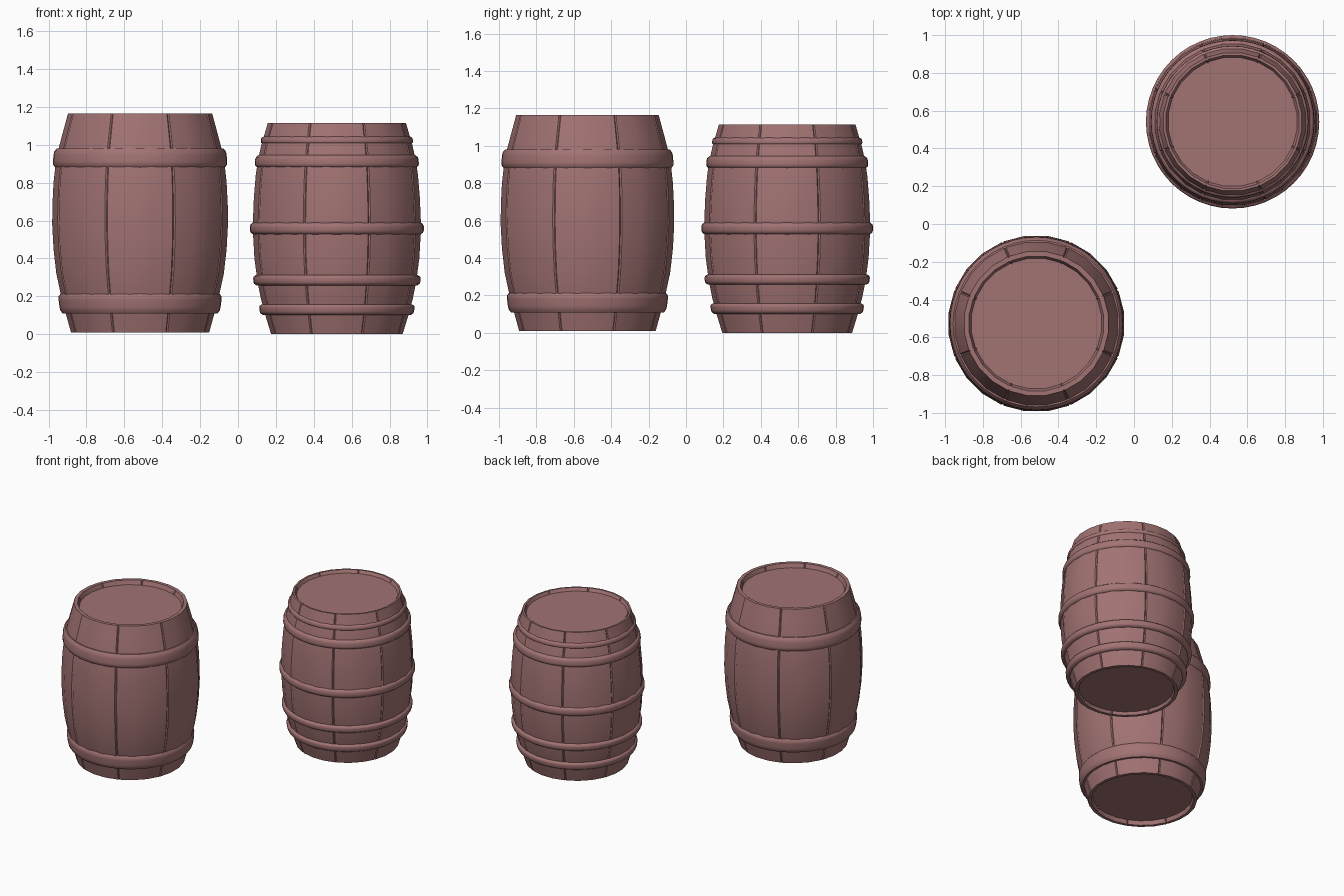
import bpy, bmesh, math

if "Cube" in bpy.data.objects:
    bpy.data.objects.remove(bpy.data.objects["Cube"])

STAVES = 8
wood = bpy.data.materials.new("wood")
wood.diffuse_color = (0.36, 0.17, 0.17, 1)
wood.use_nodes = True
wood.node_tree.nodes["Principled BSDF"].inputs["Base Color"].default_value = wood.diffuse_color


def stave_angles():
    # three flats per stave plus a fine groove at each seam: (angle, inset)
    out = []
    for k in range(STAVES):
        for a, inset in ((-22.5, 0.006), (-21.6, 0), (-7.5, 0), (7.5, 0), (21.6, 0)):
            out.append((math.radians(45 * k + a), inset))
    return out


def hoop_angles(n=48):
    return [(2 * math.pi * i / n, 0) for i in range(n)]


def lathe(name, profile, angles, centre, closed=False, angle=35):
    bm = bmesh.new()
    rings = [[bm.verts.new(((r - d) * math.cos(a), (r - d) * math.sin(a), z))
              for a, d in angles] for r, z in profile]
    n = len(angles)
    pairs = list(zip(rings, rings[1:]))
    if closed:
        pairs.append((rings[-1], rings[0]))
    for lo, hi in pairs:
        for i in range(n):
            j = (i + 1) % n
            bm.faces.new((lo[i], lo[j], hi[j], hi[i]))
    if not closed:
        bm.faces.new(rings[0][::-1])
        bm.faces.new(rings[-1])
    bmesh.ops.recalc_face_normals(bm, faces=bm.faces)
    mesh = bpy.data.meshes.new(name)
    bm.to_mesh(mesh)
    bm.free()
    ob = bpy.data.objects.new(name, mesh)
    ob.location = centre
    bpy.context.collection.objects.link(ob)
    mesh.materials.append(wood)
    bpy.ops.object.select_all(action='DESELECT')
    ob.select_set(True)
    bpy.context.view_layer.objects.active = ob
    bpy.ops.object.shade_smooth_by_angle(angle=math.radians(angle))
    return ob


def radius_at(side, z):
    for (r0, z0), (r1, z1) in zip(side, side[1:]):
        if z0 <= z <= z1:
            return r0 + (r1 - r0) * (z - z0) / (z1 - z0)
    return side[-1][0]


def barrel(name, centre, side, lid_r, depth, hoops):
    # body of staves, with recessed lid and base inside the rims
    (rb, zb), (rt, zt) = side[0], side[-1]
    base_r = rb - 0.03
    profile = ([(base_r, zb + depth), (base_r + 0.008, zb)] + side +
               [(lid_r + 0.012, zt), (lid_r, zt - depth)])
    lathe(name + "_body", profile, stave_angles(), centre)
    # rounded hoops that follow the slope of the staves
    for i, (z0, z1, r) in enumerate(hoops):
        h = z1 - z0
        a, b = radius_at(side, z0), radius_at(side, z1)
        tilt = (b - a) * 0.35
        sec = [(a - 0.02, z0), (r - 0.016 - tilt / 2, z0),
               (r - 0.004 - tilt / 2, z0 + 0.15 * h),
               (r - max(0, tilt) / 2, z0 + 0.32 * h),
               (r + min(0, tilt) / 2, z0 + 0.68 * h),
               (r - 0.004 + tilt / 2, z0 + 0.85 * h),
               (r - 0.016 + tilt / 2, z1), (b - 0.02, z1)]
        lathe(f"{name}_hoop_{i + 1}", sec, hoop_angles(), centre, closed=True, angle=50)


# wide barrel with two broad hoops
barrel("wide_barrel", (-0.517, -0.527, 0),
       [(0.368, 0.01), (0.396, 0.11), (0.422, 0.21), (0.446, 0.32), (0.461, 0.45),
        (0.468, 0.58), (0.467, 0.68), (0.461, 0.8), (0.45, 0.9),
        (0.434, 0.98), (0.41, 1.07), (0.384, 1.165)],
       0.347, 0.03, [(0.11, 0.215, 0.43), (0.88, 0.98, 0.46)])

# slim barrel with five narrow hoops
barrel("slim_barrel", (0.522, 0.541, 0),
       [(0.35, 0.0), (0.381, 0.1), (0.405, 0.19), (0.423, 0.28), (0.439, 0.4),
        (0.446, 0.52), (0.447, 0.6), (0.442, 0.72), (0.432, 0.84),
        (0.42, 0.92), (0.402, 1.0), (0.387, 1.05), (0.368, 1.115)],
       0.343, 0.022,
       [(0.102, 0.158, 0.41), (0.258, 0.312, 0.442), (0.527, 0.59, 0.459),
        (0.88, 0.945, 0.433), (1.005, 1.045, 0.402)])
